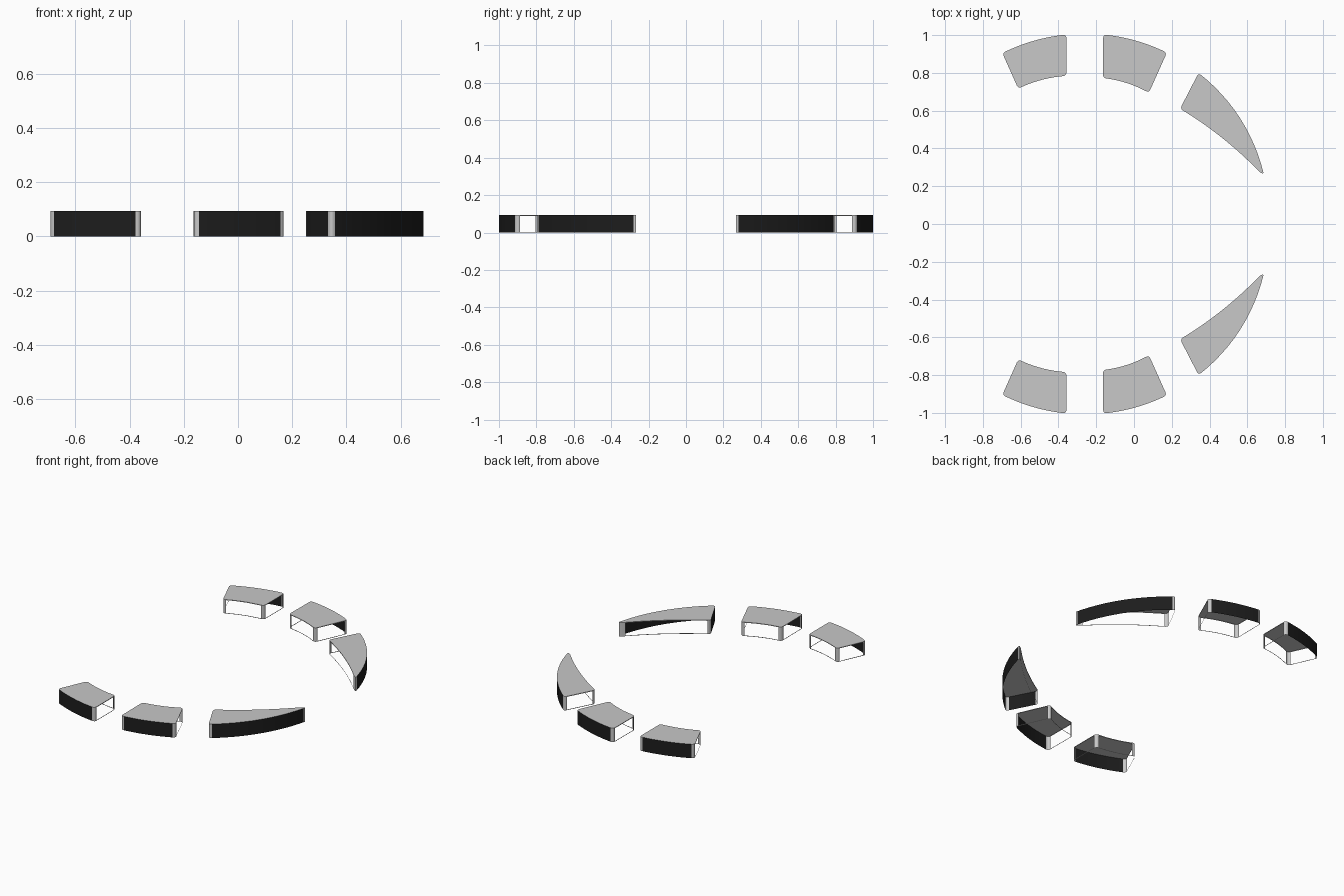
import bpy, bmesh, math
from mathutils import Vector

if "Cube" in bpy.data.objects:
    bpy.data.objects.remove(bpy.data.objects["Cube"])

H = 0.093      # pad height
RIM = 0.004    # thin lip around the open sides
ROUND = 0.02   # corner rounding length


def material(name, v):
    m = bpy.data.materials.new(name)
    m.diffuse_color = (v, v, v, 1)
    m.use_nodes = True
    m.node_tree.nodes["Principled BSDF"].inputs["Base Color"].default_value = m.diffuse_color
    return m


GREY = material("light_grey", 0.58)
BLACK = material("black", 0.012)


def arc(a, b, bulge, n=12):
    """Shallow bowed line from a to b, pushed to its left by bulge."""
    d = b - a
    nrm = Vector((-d.y, d.x)).normalized()
    return [a + d * (i / n) + nrm * bulge * 4 * (i / n) * (1 - i / n)
            for i in range(n + 1)]


def trim(pts, d):
    """Shorten a polyline by d at both ends."""
    d = min(d, 0.4 * (pts[-1] - pts[0]).length)
    a = pts[0] + (pts[1] - pts[0]).normalized() * d
    b = pts[-1] + (pts[-2] - pts[-1]).normalized() * d
    mid = [p for p in pts[1:-1]
           if (p - pts[0]).length > d * 1.3 and (p - pts[-1]).length > d * 1.3]
    return [a] + mid + [b]


def pad(name, corners, bow_out, bow_in, side, closed_end=False, closed_tip=False):
    # corners: outer left, outer right, inner right, inner left
    c = [Vector(p) for p in corners]
    sides = [("outer", arc(c[0], c[1], bow_out)),
             ("tip", arc(c[1], c[2], 0, 2)),
             ("inner", arc(c[2], c[3], -bow_in)),
             ("end", arc(c[3], c[0], 0, 2))]
    sides = [(tag, trim(p, ROUND)) for tag, p in sides]

    # outline with rounded corners, one tag for each segment
    pts, tags = [], []
    for i, (tag, line) in enumerate(sides):
        pts += line
        tags += [tag] * (len(line) - 1)
        a, k, b = line[-1], c[(i + 1) % 4], sides[(i + 1) % 4][1][0]
        n = 5
        pts += [a * (1 - t) ** 2 + k * 2 * t * (1 - t) + b * t * t
                for t in (j / n for j in range(1, n))]
        tags += ["corner"] * n

    bm = bmesh.new()
    levels = [[bm.verts.new((p.x, p.y * side, z)) for p in pts]
              for z in (0, RIM, H - RIM, H)]
    top = levels[3] if side < 0 else levels[3][::-1]
    bm.faces.new(top)
    for i, tag in enumerate(tags):
        j = (i + 1) % len(pts)
        solid = (tag in ("outer", "corner") or (tag == "end" and closed_end)
                 or (tag == "tip" and closed_tip))
        for k in range(3):
            if k == 1 and not solid:
                continue          # open side: only the thin lips remain
            lo, hi = levels[k], levels[k + 1]
            quad = [lo[j], lo[i], hi[i], hi[j]]
            f = bm.faces.new(quad if side > 0 else quad[::-1])
            if tag == "outer" or (tag == "end" and closed_end):
                f.material_index = 1
    loose = [v for v in bm.verts if not v.link_faces]
    bmesh.ops.delete(bm, geom=loose, context='VERTS')
    me = bpy.data.meshes.new(name)
    bm.to_mesh(me)
    bm.free()
    me.materials.append(GREY)
    me.materials.append(BLACK)
    ob = bpy.data.objects.new(name, me)
    bpy.context.collection.objects.link(ob)
    bpy.ops.object.select_all(action='DESELECT')
    ob.select_set(True)
    bpy.context.view_layer.objects.active = ob
    bpy.ops.object.shade_smooth_by_angle(angle=math.radians(30))


# three curved pads on each side of the ring
for label, side in (("back", 1), ("front", -1)):
    pad(label + "_left_pad",
        [(-0.697, 0.905), (-0.358, 1.003), (-0.358, 0.784), (-0.613, 0.717)],
        0.016, 0.013, side)
    pad(label + "_middle_pad",
        [(-0.163, 1.003), (0.174, 0.907), (0.079, 0.695), (-0.165, 0.773)],
        0.016, 0.013, side)
    pad(label + "_tapered_pad",
        [(0.342, 0.80), (0.688, 0.262), (0.664, 0.276), (0.244, 0.61)],
        0.055, 0.018, side, closed_end=(side < 0), closed_tip=True)
